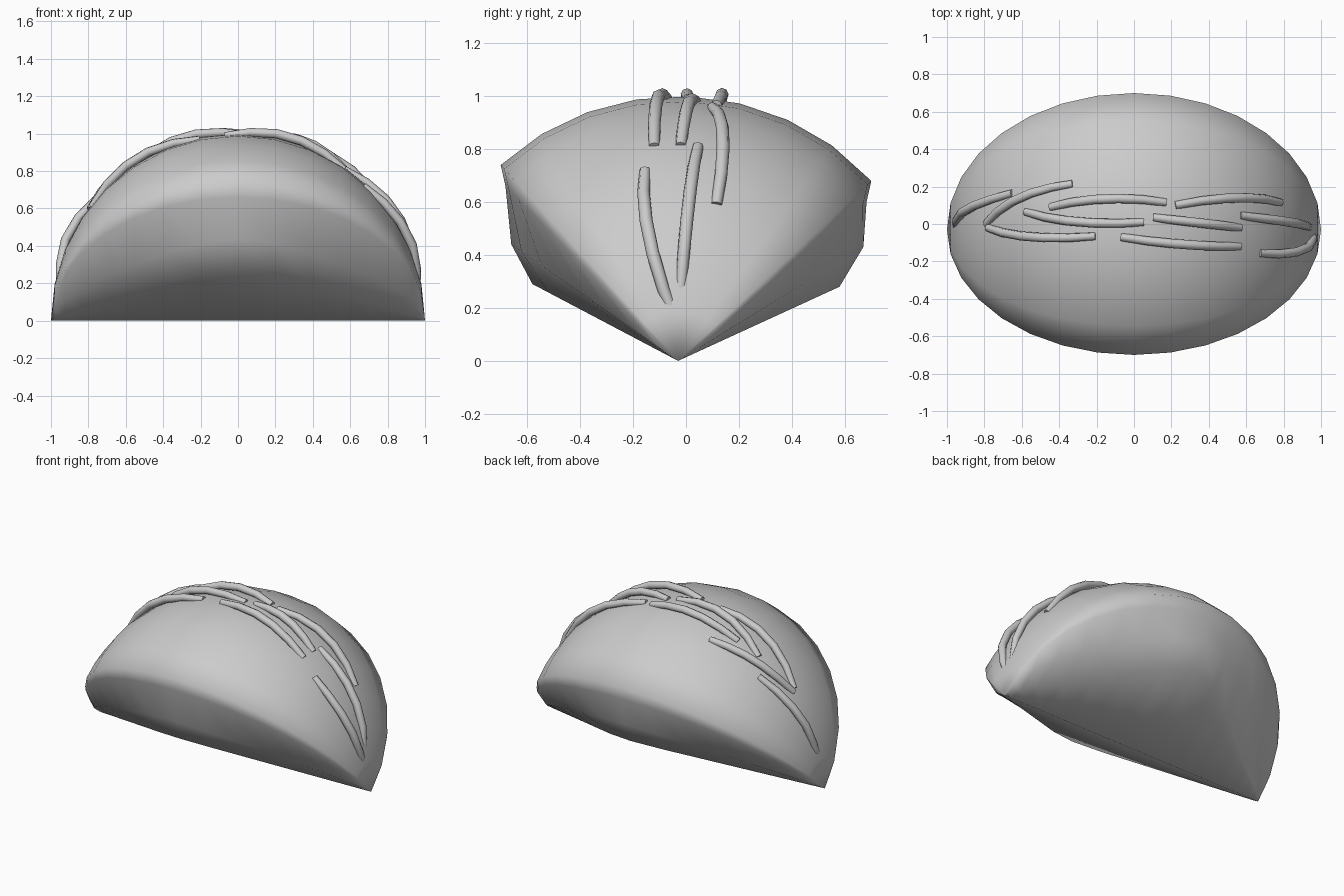
import bpy, bmesh
from math import sin, cos, pi, radians, sqrt

if "Cube" in bpy.data.objects:
    bpy.data.objects.remove(bpy.data.objects["Cube"])

KEEL_Y = -0.03   # the lower ridge sits slightly forward of centre


def build_shell():
    # Mid cross-section (y, z, taper) measured from the lower ridge;
    # taper 0 follows the round outline, taper 1 runs straight to the end tips
    right = [(0, 0, 0), (0.61, 0.28, 1), (0.70, 0.43, 0.45), (0.712, 0.60, 0.0), (0.73, 0.68, 0)]
    dome = [(sin(radians(a)), cos(radians(a)), 0) for a in (35.5, 24.5, 13.5, 2.3, -9, -20, -31)]
    left = [(-0.67, 0.74, 0), (-0.652, 0.66, 0), (-0.63, 0.44, 0.45), (-0.55, 0.29, 1)]
    profile = right + dome + left

    bm = bmesh.new()
    steps = 16
    rings = []
    for i in range(1, steps):
        t = pi * i / steps
        s = sin(t)
        lin = min(1, 1.08 * (1 - abs(cos(t))) + 0.02)
        ring = []
        for y, z, taper in profile:
            f = s + (lin - s) * taper
            ring.append(bm.verts.new((-cos(t), KEEL_Y + y * f, z * f)))
        rings.append(ring)
    tip_a = bm.verts.new((-1, KEEL_Y, 0))
    tip_b = bm.verts.new((1, KEEL_Y, 0))
    n = len(profile)
    for k in range(n):
        m = (k + 1) % n
        bm.faces.new((tip_a, rings[0][k], rings[0][m]))
        bm.faces.new((tip_b, rings[-1][m], rings[-1][k]))
        for a, b in zip(rings, rings[1:]):
            bm.faces.new((a[k], b[k], b[m], a[m]))
    bmesh.ops.recalc_face_normals(bm, faces=bm.faces)
    for f in bm.faces:
        f.smooth = True
    mesh = bpy.data.meshes.new("folded_shell")
    bm.to_mesh(mesh)
    bm.free()
    bpy.context.collection.objects.link(bpy.data.objects.new("folded_shell", mesh))


def build_shred(name, a0, a1, y0, ym, y1):
    # A thin tube following the dome from angle a0 to a1 (from vertical)
    curve = bpy.data.curves.new(name, 'CURVE')
    curve.dimensions = '3D'
    curve.bevel_depth = 0.025
    curve.bevel_resolution = 2
    curve.use_fill_caps = True
    count = 6
    sp = curve.splines.new('POLY')
    sp.points.add(count - 1)
    for i, p in enumerate(sp.points):
        t = i / (count - 1)
        deg = a0 + (a1 - a0) * t
        a = radians(deg)
        y = y0 * (1 - t) * (1 - 2 * t) + ym * 4 * t * (1 - t) + y1 * t * (2 * t - 1)
        r = 0.99 + 0.035 * sin(pi * t)                    # bowed up in the middle
        r -= 0.025 * max(0, (abs(deg) - 65) / 15)         # sinks in near the tips
        flat = sqrt(r * r - (y - KEEL_Y) ** 2)
        p.co = (flat * sin(a), y, flat * cos(a), 1)
        p.radius = 0.85 + 0.15 * sin(pi * t)
    sp.use_smooth = True
    obj = bpy.data.objects.new(name, curve)
    bpy.context.collection.objects.link(obj)
    bpy.ops.object.select_all(action='DESELECT')
    obj.select_set(True)
    bpy.context.view_layer.objects.active = obj
    bpy.ops.object.convert(target='MESH')
    bpy.ops.object.shade_smooth_by_angle(angle=radians(60))


# Folded, filled body
build_shell()

# Shredded topping: start angle, end angle, y at start, middle, end
shreds = [
    (-80, -42, -0.03, 0.08, 0.165),
    (-53, -20, 0.0, 0.145, 0.215),
    (-52, -12, -0.02, -0.07, -0.065),
    (-36, 3, 0.065, 0.01, 0.01),
    (-27, 10, 0.09, 0.135, 0.115),
    (-4, 35, -0.07, -0.11, -0.12),
    (6, 35, 0.035, 0.005, -0.02),
    (13, 53, 0.10, 0.14, 0.115),
    (35, 74, 0.045, 0.01, -0.02),
    (43, 82, -0.155, -0.14, -0.03),
]
for i, spec in enumerate(shreds):
    build_shred(f"topping_shred_{i + 1}", *spec)
